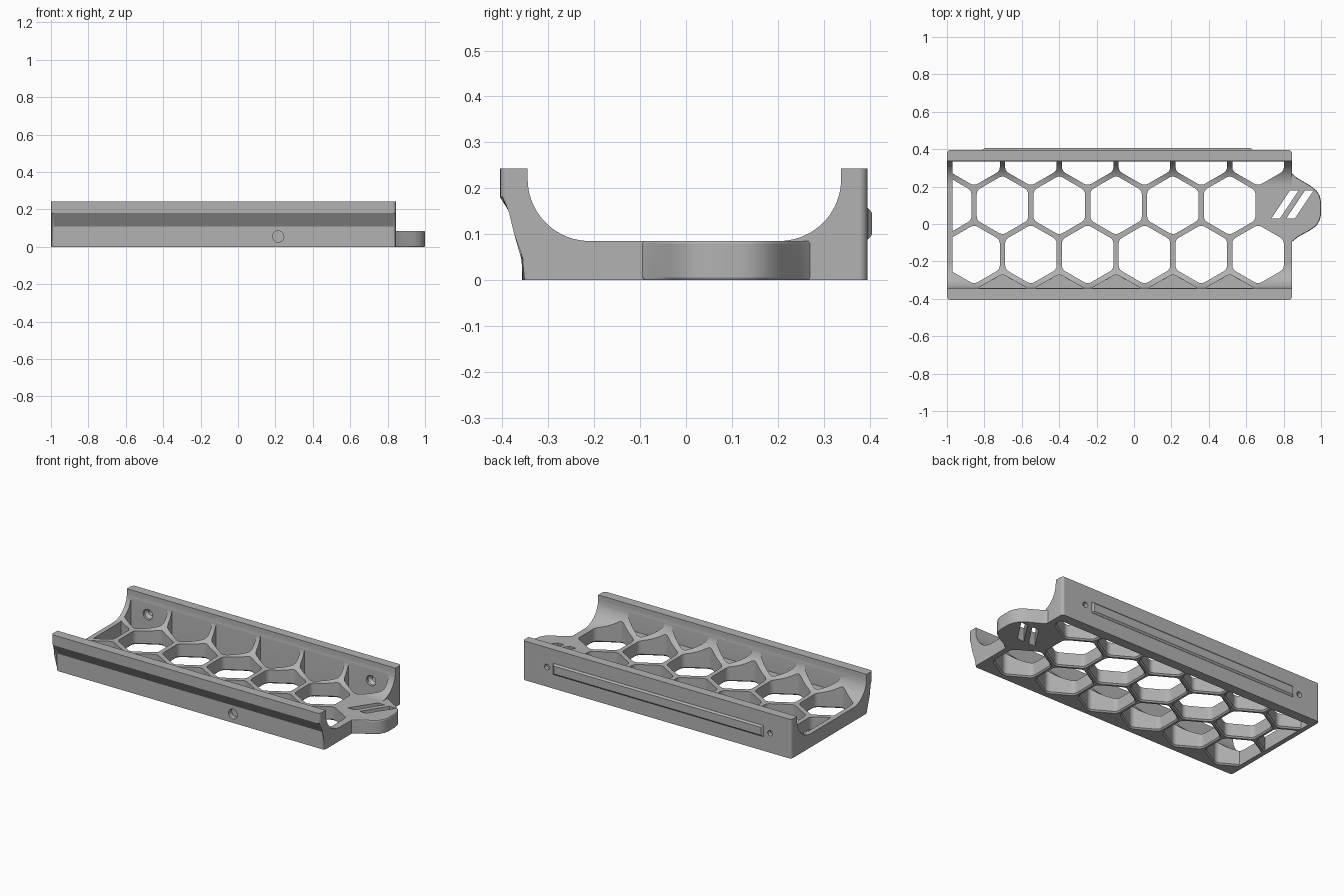
import bpy, bmesh
from math import sin, cos, pi, radians
from mathutils import Vector

cube = bpy.data.objects.get("Cube")
if cube:
    bpy.data.objects.remove(cube)

FLOOR = 0.085      # thickness of the tray floor
PITCH = 0.3037     # honeycomb spacing
LEFT, RIGHT = -1.0, 0.845

grey = bpy.data.materials.new("plain grey")
grey.use_nodes = True
grey.diffuse_color = (0.45, 0.45, 0.45, 1)
grey.node_tree.nodes["Principled BSDF"].inputs["Base Color"].default_value = (0.45, 0.45, 0.45, 1)


def loft(bm, loops):
    """Closed solid through successive loops of points."""
    rings = [[bm.verts.new(p) for p in loop] for loop in loops]
    n = len(rings[0])
    for a, b in zip(rings, rings[1:]):
        for i in range(n):
            j = (i + 1) % n
            bm.faces.new((a[i], a[j], b[j], b[i]))
    bm.faces.new(rings[0][::-1])
    bm.faces.new(rings[-1])


def make(name, bm):
    bmesh.ops.recalc_face_normals(bm, faces=bm.faces[:])
    mesh = bpy.data.meshes.new(name)
    bm.to_mesh(mesh)
    bm.free()
    mesh.materials.append(grey)
    obj = bpy.data.objects.new(name, mesh)
    bpy.context.collection.objects.link(obj)
    return obj


def combine(target, tool, operation):
    mod = target.modifiers.new(tool.name, 'BOOLEAN')
    mod.operation, mod.solver, mod.object = operation, 'EXACT', tool
    bpy.context.view_layer.objects.active = target
    bpy.ops.object.modifier_apply(modifier=mod.name)
    bpy.data.objects.remove(tool)


def circle_xz(x, z, r, y, n=32):
    return [(x + r * cos(2 * pi * i / n), y, z + r * sin(2 * pi * i / n)) for i in range(n)]


def rounded_hex(x, y, z, grow=0.0, r=0.159, c=0.035):
    """Pointy-top hexagon with filleted corners."""
    pts = []
    for k in range(6):
        a = radians(30 + 60 * k)
        d = r - c / cos(pi / 6)
        for t in (-30, -10, 10, 30):
            b = a + radians(t)
            pts.append((x + d * cos(a) + (c + grow) * cos(b),
                        y + d * sin(a) + (c + grow) * sin(b), z))
    return pts


# tray: cradle cross-section swept along x
def arc(cy, start, end, r=0.135, n=18):
    angles = [radians(start + (end - start) * i / n) for i in range(n + 1)]
    return [(cy + r * cos(a), 0.22 + r * sin(a)) for a in angles]


section = [(-0.357, 0), (-0.357, 0.108), (-0.405, 0.18), (-0.405, 0.243), (-0.345, 0.243)]
section += arc(-0.21, 180, 270) + arc(0.203, 270, 360)
section += [(0.338, 0.243), (0.395, 0.243), (0.395, 0)]
bm = bmesh.new()
loft(bm, [[(x, y, z) for y, z in section] for x in (LEFT, RIGHT)])
outer = [e for e in bm.edges
         if abs(e.verts[0].co.x - e.verts[1].co.x) < 1e-4
         and all(v.co.y < -0.35 or v.co.y > 0.39 for v in e.verts)
         and abs(e.verts[0].co.z - e.verts[1].co.z) > 0.01]
bmesh.ops.bevel(bm, geom=outer, offset=0.018, segments=4, profile=0.5, affect='EDGES')
tray = make("tray", bm)

# end tab with softened top rim
outline = [(0.82, 0.30), (0.845, 0.27), (0.87, 0.248), (0.94, 0.207), (0.975, 0.18),
           (0.993, 0.15), (1, 0.12), (1, 0.05), (0.993, 0.02), (0.975, -0.01),
           (0.94, -0.035), (0.875, -0.07), (0.852, -0.09), (0.82, -0.11)]
bm = bmesh.new()
loft(bm, [[(0.85 + (x - 0.85) * s, 0.09 + (y - 0.09) * s, z) for x, y in outline]
          for s, z in ((0.98, 0), (1, 0.005), (1, FLOOR - 0.005), (0.98, FLOOR))])
combine(tray, make("end_tab", bm), 'UNION')

# chamfered label rail on the back wall
bm = bmesh.new()
loft(bm, [[(-0.81 + i, y, 0.088 + i), (0.635 - i, y, 0.088 + i),
           (0.635 - i, y, 0.157 - i), (-0.81 + i, y, 0.157 - i)]
          for y, i in ((0.38, 0), (0.396, 0), (0.405, 0.01))])
combine(tray, make("back_rail", bm), 'UNION')

# honeycomb openings, with flared lower rims; the front row is shallow pockets
bm = bmesh.new()
rows = [(0.363, -0.855, 6, True), (0.1, -1.007, 6, True),
        (-0.163, -0.855, 6, True), (-0.426, -0.703, 5, False)]
for y, first, count, through in rows:
    for i in range(count):
        x = first + i * PITCH
        if through:
            levels = ((-0.01, 0.012), (0.0, 0.008), (0.008, 0), (0.4, 0))
        else:
            levels = ((FLOOR, 0), (0.4, 0))
        loft(bm, [rounded_hex(x, y, z, g) for z, g in levels])
for co, no in (((-0.97, 0, 0), (-1, 0, 0)), ((0, 0.335, 0), (0, 1, 0)), ((0, -0.342, 0), (0, -1, 0))):
    bmesh.ops.bisect_plane(bm, geom=bm.verts[:] + bm.edges[:] + bm.faces[:], dist=1e-5,
                           plane_co=Vector(co), plane_no=Vector(no), clear_outer=True)
    bmesh.ops.holes_fill(bm, edges=[e for e in bm.edges if e.is_boundary], sides=0)
# plain slanted vents in the tab
for x in (0.735, 0.815):
    loft(bm, [[(x, 0.03, z), (x + 0.045, 0.03, z), (x + 0.145, 0.18, z), (x + 0.1, 0.18, z)]
              for z in (-0.1, 0.2)])
combine(tray, make("openings", bm), 'DIFFERENCE')

# countersunk screw holes in the back wall and a round socket in the front
bm = bmesh.new()
for x in (-0.855, 0.68):
    loft(bm, [circle_xz(x, 0.122, r, y)
              for r, y in ((0.032, 0.29), (0.032, 0.35), (0.017, 0.368), (0.017, 0.43))])
loft(bm, [circle_xz(0.215, 0.055, 0.03, y) for y in (-0.4, -0.327)])
combine(tray, make("screw_holes", bm), 'DIFFERENCE')

# smooth curves, crisp edges
bpy.ops.object.select_all(action='DESELECT')
tray.select_set(True)
bpy.context.view_layer.objects.active = tray
bpy.ops.object.shade_smooth_by_angle(angle=radians(30))
weighted = tray.modifiers.new("even_shading", 'WEIGHTED_NORMAL')
weighted.keep_sharp = True
